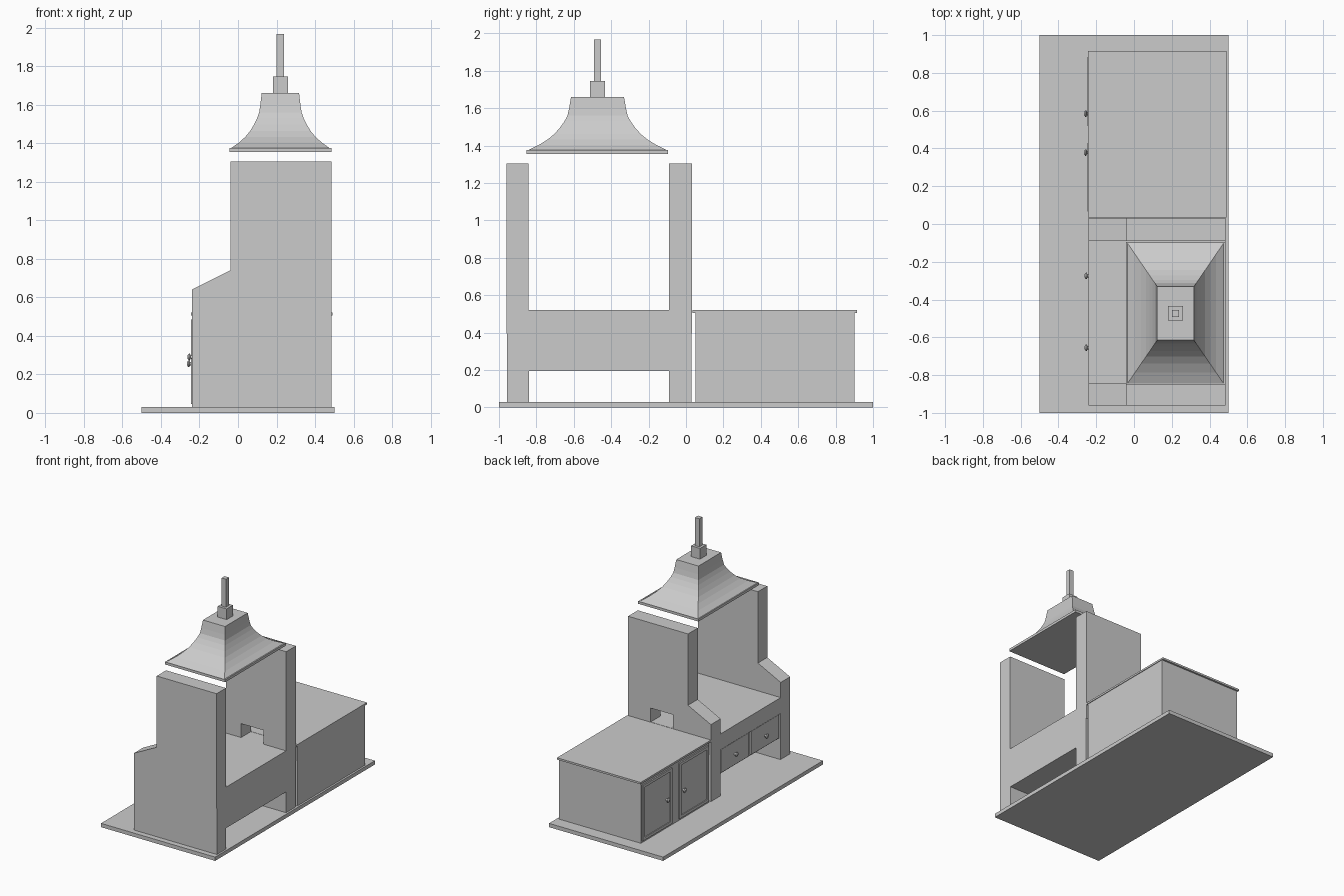
import bpy, bmesh
from math import pi

if "Cube" in bpy.data.objects:
    bpy.data.objects.remove(bpy.data.objects["Cube"])


def finish(name, bm):
    bmesh.ops.recalc_face_normals(bm, faces=bm.faces)
    me = bpy.data.meshes.new(name)
    bm.to_mesh(me)
    bm.free()
    ob = bpy.data.objects.new(name, me)
    bpy.context.collection.objects.link(ob)
    return ob


def box(name, x, y, z):
    bm = bmesh.new()
    bmesh.ops.create_cube(bm, size=1)
    for v in bm.verts:
        for i, (a, b) in enumerate((x, y, z)):
            v.co[i] = a if v.co[i] < 0 else b
    return finish(name, bm)


def prism(name, profile, y0, y1):
    """Extrude an x-z outline along y."""
    bm = bmesh.new()
    f = bm.faces.new([bm.verts.new((x, y0, z)) for x, z in profile])
    new = bmesh.ops.extrude_face_region(bm, geom=[f])["geom"]
    for v in new:
        if isinstance(v, bmesh.types.BMVert):
            v.co.y = y1
    return finish(name, bm)


def lofted(name, cx, cy, rings):
    """Stack rectangles given as (half x, half y, z)."""
    bm = bmesh.new()
    loops = [[bm.verts.new((cx + sx * hx, cy + sy * hy, z))
              for sx, sy in ((-1, -1), (1, -1), (1, 1), (-1, 1))] for hx, hy, z in rings]
    for a, b in zip(loops, loops[1:]):
        for i in range(4):
            j = (i + 1) % 4
            bm.faces.new((a[i], a[j], b[j], b[i]))
    bm.faces.new(loops[0])
    bm.faces.new(loops[-1])
    return finish(name, bm)


def knob(name, x, y, z):
    """Lathed knob pointing towards -x."""
    prof = [(0.010, 0), (0.008, 0.010), (0.017, 0.014), (0.017, 0.019), (0.009, 0.025)]
    bm = bmesh.new()
    for (r0, h0), (r1, h1) in zip(prof, prof[1:]):
        ret = bmesh.ops.create_cone(bm, segments=12, radius1=r0, radius2=r1, depth=h1 - h0,
                                    cap_ends=(h1 == prof[-1][1]))
        bmesh.ops.translate(bm, verts=ret["verts"], vec=(0, 0, (h0 + h1) / 2))
    inner = [f for f in bm.faces if len(f.verts) > 4 and f.calc_center_median().z < 0.024]
    bmesh.ops.delete(bm, geom=inner, context='FACES')
    bmesh.ops.remove_doubles(bm, verts=bm.verts, dist=0.0001)
    ob = finish(name, bm)
    ob.rotation_euler = (0, -pi / 2, 0)
    ob.location = (x, y, z)


FRONT, BACK = -0.24, 0.485

# Floor board
box("floor_board", (-0.5, 0.5), (-1, 1), (0, 0.03))

# Hearth: slab, legs, apron with drawers
box("hearth_slab", (FRONT, BACK), (-0.96, 0.032), (0.395, 0.52))
for n, y in (("near", (-0.957, -0.84)), ("far", (-0.09, 0.029))):
    box("hearth_leg_" + n, (FRONT, BACK), y, (0.03, 0.395))
box("hearth_apron", (-0.225, BACK), (-0.84, -0.09), (0.195, 0.395))
for i, yc in enumerate((-0.275, -0.655)):
    box(f"drawer_{i}", (-0.236, -0.225), (yc - 0.175, yc + 0.175), (0.205, 0.39))
    knob(f"drawer_knob_{i}", -0.236, yc, 0.29)

# Side walls, the far one with a pass-through opening
wall = [(FRONT, 0.52), (FRONT, 0.64), (-0.04, 0.74), (-0.04, 1.305), (BACK, 1.305), (BACK, 0.52)]
prism("near_wall", wall, -0.96, -0.843)
notch = [(0.287, 0.52), (0.287, 0.63), (0.09, 0.63), (0.09, 0.52)]
prism("far_wall", wall + notch, -0.09, 0.032)

# Hood with flared sides, collar and chimney pipe
CX, CY = 0.22, -0.473
box("hood_rim", (-0.043, BACK), (-0.853, -0.095), (1.355, 1.375))
prof = [(0.255, 1.375), (0.215, 1.403), (0.182, 1.433), (0.157, 1.463), (0.137, 1.497),
        (0.121, 1.53), (0.110, 1.56), (0.104, 1.60), (0.097, 1.66)]
lofted("hood", CX, CY, [(h, h * 1.46, z) for h, z in prof])
box("chimney_collar", (CX - 0.039, CX + 0.039), (CY - 0.039, CY + 0.039), (1.66, 1.745))
box("chimney_pipe", (CX - 0.019, CX + 0.019), (CY - 0.019, CY + 0.019), (1.745, 1.967))

# Cabinet with framed doors
box("cabinet_body", (-0.235, BACK), (0.05, 0.9), (0.03, 0.505))
box("cabinet_top", (-0.243, 0.49), (0.035, 0.915), (0.505, 0.52))
Z0, Z1, T = 0.045, 0.485, 0.022
for i, (y0, y1, ky) in enumerate(((0.065, 0.43, 0.378), (0.52, 0.885, 0.584))):
    fx = (-0.245, -0.235)
    box(f"door_{i}_stile_a", fx, (y0, y0 + T), (Z0, Z1))
    box(f"door_{i}_stile_b", fx, (y1 - T, y1), (Z0, Z1))
    box(f"door_{i}_rail_low", fx, (y0 + T, y1 - T), (Z0, Z0 + T))
    box(f"door_{i}_rail_high", fx, (y0 + T, y1 - T), (Z1 - T, Z1))
    box(f"door_{i}_panel", (-0.239, -0.235), (y0 + T, y1 - T), (Z0 + T, Z1 - T))
    knob(f"door_knob_{i}", -0.239, ky, 0.255)
